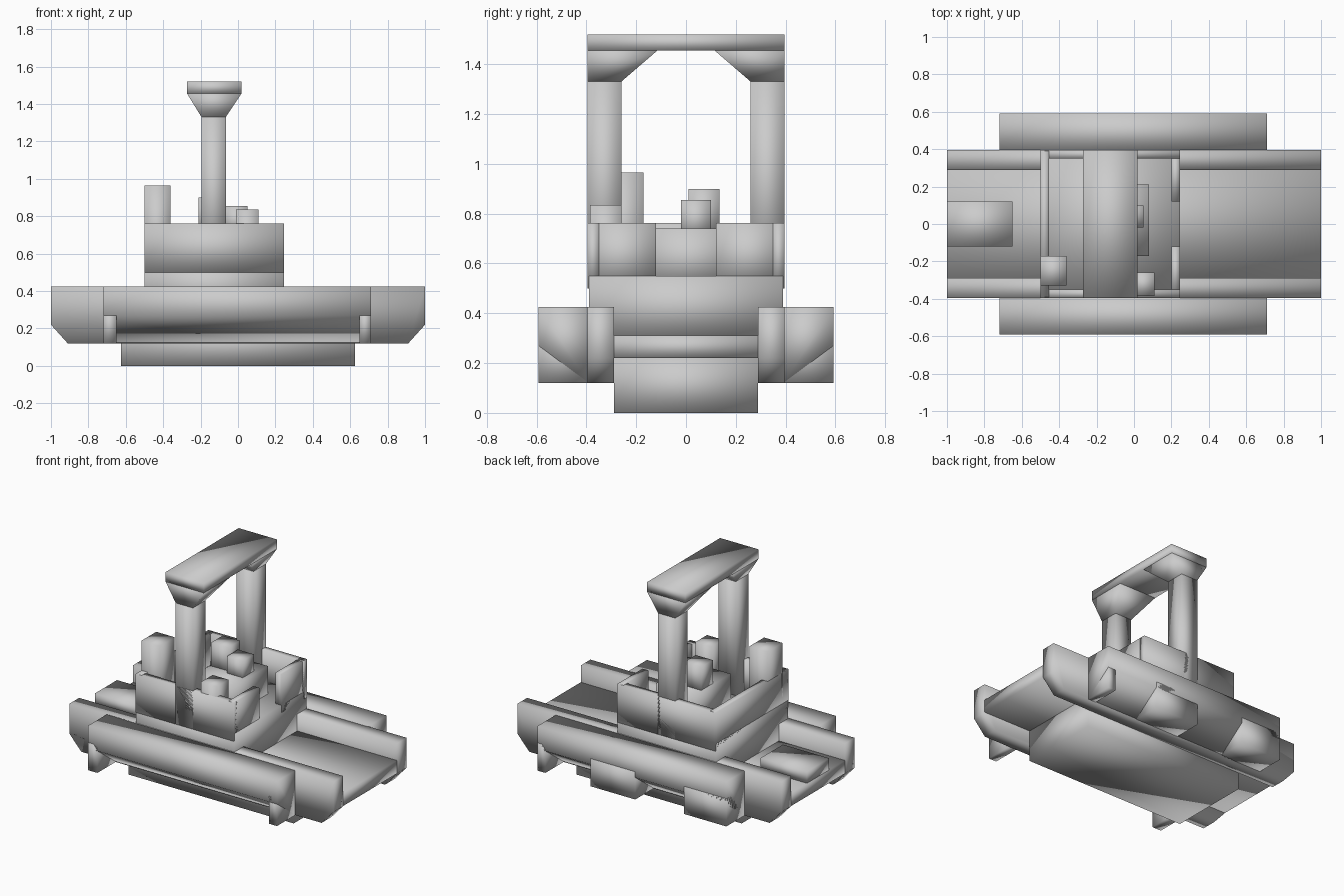
import bpy, bmesh

cube = bpy.data.objects.get("Cube")
if cube:
    bpy.data.objects.remove(cube, do_unlink=True)

grey = bpy.data.materials.new("light_grey")
grey.use_nodes = True
colour = (0.6, 0.6, 0.6, 1)
grey.diffuse_color = colour
grey.node_tree.nodes["Principled BSDF"].inputs["Base Color"].default_value = colour


def finish(name, bm):
    bmesh.ops.recalc_face_normals(bm, faces=bm.faces)
    mesh = bpy.data.meshes.new(name)
    bm.to_mesh(mesh)
    bm.free()
    mesh.materials.append(grey)
    mesh.polygons.foreach_set("use_smooth", [True] * len(mesh.polygons))
    obj = bpy.data.objects.new(name, mesh)
    bpy.context.collection.objects.link(obj)
    return obj


def loft(name, lower, upper):
    """Join two matching point loops into a closed solid."""
    bm = bmesh.new()
    a = [bm.verts.new(p) for p in lower]
    b = [bm.verts.new(p) for p in upper]
    bm.faces.new(a)
    bm.faces.new(b)
    for i in range(len(a)):
        j = (i + 1) % len(a)
        bm.faces.new((a[i], a[j], b[j], b[i]))
    return finish(name, bm)


def rect(x, y, z):
    return [(x[0], y[0], z), (x[1], y[0], z), (x[1], y[1], z), (x[0], y[1], z)]


def box(name, x, y, z):
    return loft(name, rect(x, y, z[0]), rect(x, y, z[1]))


# Lower hull and the deck between the side rails
box("lower_hull", (-0.625, 0.625), (-0.29, 0.29), (0, 0.22))
box("deck", (-1, 1), (-0.29, 0.29), (0.22, 0.31))
box("rear_housing", (-1, -0.65), (-0.12, 0.12), (0.31, 0.39))

# Side rails with clipped lower corners, and sloped skirts
rail = [(-0.91, 0.12), (0.91, 0.12), (1, 0.22), (1, 0.425), (-1, 0.425), (-1, 0.22)]
skirt = [(0.39, 0.12), (0.592, 0.27), (0.592, 0.425), (0.39, 0.425)]
for side, label in ((-1, "front"), (1, "back")):
    loft(label + "_rail", [(x, side * 0.29, z) for x, z in rail],
         [(x, side * 0.395, z) for x, z in rail])
    loft(label + "_skirt", [(-0.72, side * y, z) for y, z in skirt],
         [(0.71, side * y, z) for y, z in skirt])
    flaps = [(-0.72, -0.65), (0.65, 0.71)]
    if side == 1:
        flaps = [(-0.72, -0.4), (-0.03, 0.31), (0.65, 0.71)]
    for x in flaps:
        box(label + "_flap", x, sorted((side * 0.39, side * 0.592)), (0.12, 0.31))

# Open cabin tub, its notched wall and floor
box("cabin_floor", (-0.5, 0.245), (-0.39, 0.39), (0.3, 0.55))
box("cabin_rear_wall", (-0.5, -0.455), (-0.39, 0.39), (0.5, 0.762))
for side in (-1, 1):
    box("cabin_side_wall", (-0.5, 0.245), sorted((side * 0.35, side * 0.395)), (0.5, 0.762))
    box("cabin_end_wall", (0.2, 0.245), sorted((side * 0.12, side * 0.39)), (0.5, 0.762))

# Seat, controls and exhaust inside the cabin
box("console", (-0.22, 0.08), (-0.17, 0.21), (0.5, 0.74))
box("seat_back", (-0.21, -0.08), (0.01, 0.135), (0.7, 0.9))
box("control_block", (-0.07, 0.05), (-0.02, 0.1), (0.7, 0.855))
box("corner_block", (-0.01, 0.11), (-0.385, -0.26), (0.5, 0.835))
box("exhaust_stack", (-0.5, -0.36), (-0.33, -0.17), (0.5, 0.965))

# Roll-over frame: posts, flared brackets and top beam
post_x, beam_x = (-0.195, -0.065), (-0.272, 0.018)
for side in (-1, 1):
    post_y = sorted((side * 0.26, side * 0.395))
    flare_y = sorted((side * 0.115, side * 0.395))
    box("frame_post", post_x, post_y, (0.5, 1.33))
    loft("frame_bracket", rect(post_x, post_y, 1.33), rect(beam_x, flare_y, 1.455))
box("frame_beam", beam_x, (-0.395, 0.395), (1.455, 1.52))
